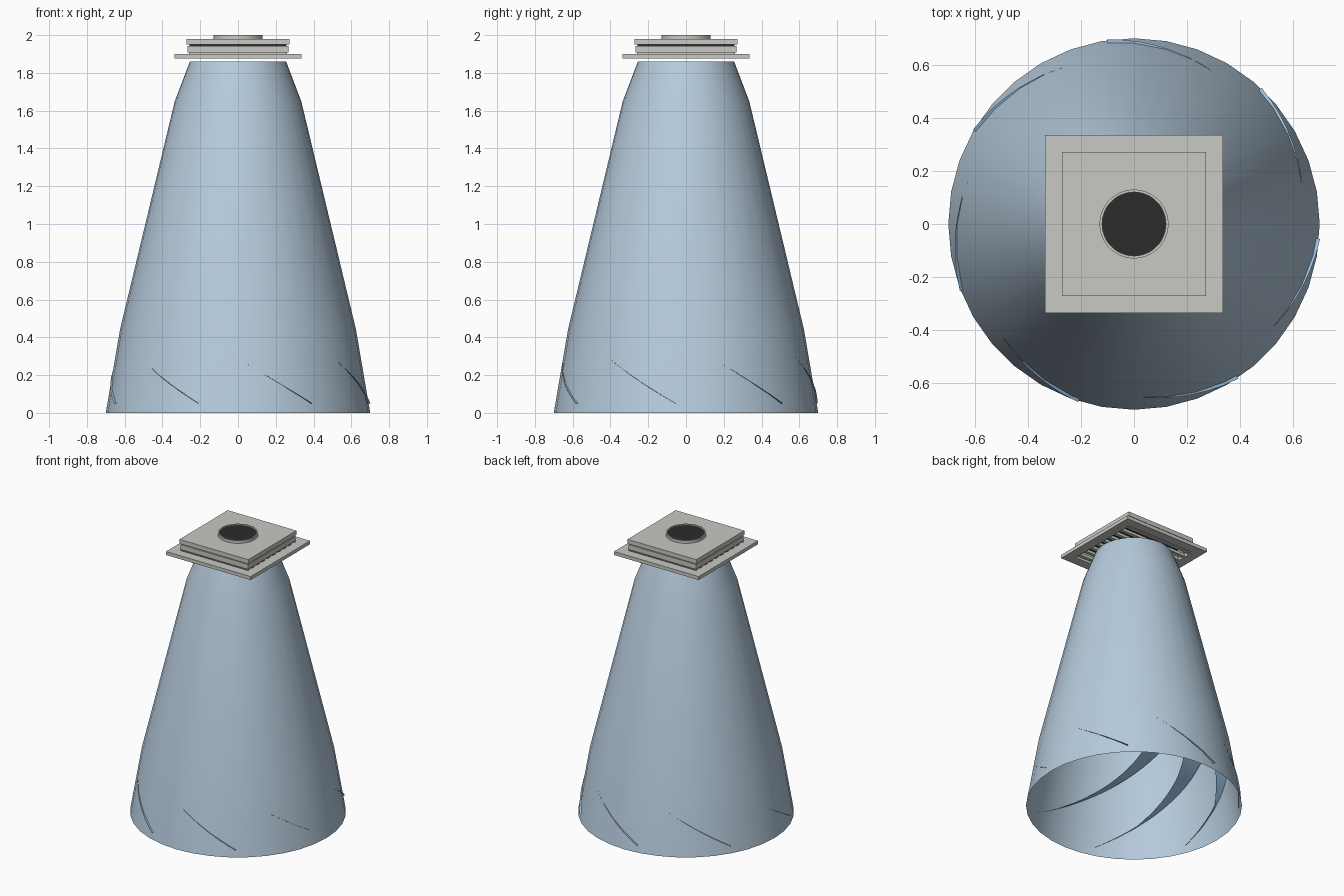
import bpy, bmesh, math

cube = bpy.data.objects.get("Cube")
if cube:
    bpy.data.objects.remove(cube, do_unlink=True)


def material(name, rgb):
    m = bpy.data.materials.new(name)
    m.use_nodes = True
    m.diffuse_color = (*rgb, 1)
    node = next(n for n in m.node_tree.nodes if n.type == 'BSDF_PRINCIPLED')
    node.inputs["Base Color"].default_value = (*rgb, 1)
    return m


PALE = material("pale blue", (0.47, 0.60, 0.72))
BLUE = material("vane blue", (0.33, 0.54, 0.77))
GREY = material("light grey", (0.58, 0.58, 0.55))
BLACK = material("dark grey", (0.025, 0.025, 0.025))


def finish(name, bm, mat, smooth=False):
    me = bpy.data.meshes.new(name)
    bm.normal_update()
    bm.to_mesh(me)
    bm.free()
    for p in me.polygons:
        p.use_smooth = smooth
    ob = bpy.data.objects.new(name, me)
    me.materials.append(mat)
    bpy.context.collection.objects.link(ob)
    return ob


def box(name, x, y, z, mat=GREY):
    """Box from (min, max) ranges."""
    bm = bmesh.new()
    bmesh.ops.create_cube(bm, size=1)
    for v in bm.verts:
        v.co = [r[0] if c < 0 else r[1] for c, r in zip(v.co, (x, y, z))]
    return finish(name, bm, mat)


def lathe(name, profile, sides, mat, smooth=True):
    bm = bmesh.new()
    rings = []
    for r, z in profile:
        rings.append([bm.verts.new((r * math.cos(math.tau * i / sides),
                                    r * math.sin(math.tau * i / sides), z))
                      for i in range(sides)])
    for a, b in zip(rings, rings[1:]):
        for i in range(sides):
            j = (i + 1) % sides
            bm.faces.new((a[i], a[j], b[j], b[i]))
    return finish(name, bm, mat, smooth)


# Open tapered shell
WALL = [(0.70, 0), (0.625, 0.44), (0.335, 1.65), (0.255, 1.86)]
lathe("tapered_shell", WALL, 36, PALE)


def wall_radius(z):
    for (r0, z0), (r1, z1) in zip(WALL, WALL[1:]):
        if z <= z1:
            return r0 + (r1 - r0) * (z - z0) / (z1 - z0)


# Spiral vanes: lower edge just breaks the shell, upper part widens inside
def vane(name, start):
    bm = bmesh.new()
    steps, sweep = 20, 100
    rows = []
    for i in range(steps + 1):
        t = i / steps
        a = math.radians(start - sweep * t)
        z = 0.05 + 0.7 * t
        outer = wall_radius(z) + 0.012 - 0.04 * t
        inner = outer - 0.015 - 0.2 * max(0, (t - 0.25) / 0.75) ** 0.8
        rows.append([bm.verts.new((r * math.cos(a), r * math.sin(a), z))
                     for r in (outer, inner)])
    for p, q in zip(rows, rows[1:]):
        bm.faces.new((p[0], p[1], q[1], q[0]))
    finish(name, bm, BLUE, True)


for k in range(7):
    vane(f"spiral_vane_{k + 1}", -56 + 360 * k / 7)

# Square frame above the shell
O, I = 0.335, 0.268
FZ = (1.875, 1.90)
for side, s in (("front", -1), ("back", 1)):
    box("frame_" + side, (-O, O), sorted((s * I, s * O)), FZ)
for side, s in (("right", -1), ("left", 1)):
    box("frame_" + side, sorted((s * I, s * O)), (-I, I), FZ)

# Grille slats across the frame opening
for k in range(9):
    y = -0.24 + 0.06 * k
    box(f"grille_slat_{k + 1}", (-I, I), (y - 0.012, y + 0.012), (1.88, 1.90))

# Open housing above the frame
T = 0.02
HZ = (1.907, 1.942)
for side, s in (("front", -1), ("back", 1)):
    box("housing_" + side, (-I, I), sorted((s * (I - T), s * I)), HZ)
for side, s in (("right", -1), ("left", 1)):
    box("housing_" + side, sorted((s * (I - T), s * I)), (-I + T, I - T), HZ)
box("housing_core", (-0.258, 0.258), (-0.258, 0.258), (1.938, 1.952), BLACK)
for s in (-1, 1):
    box("housing_seal_x", sorted((s * 0.25, s * 0.26)), (-0.26, 0.26), (1.898, 1.91))
    box("housing_seal_y", (-0.26, 0.26), sorted((s * 0.25, s * 0.26)), (1.898, 1.91))

# Top plate, collar and dark port
box("top_plate", (-0.272, 0.272), (-0.272, 0.272), (1.949, 1.98))
lathe("port_collar", [(0.13, 1.978), (0.13, 2.0), (0.12, 2.0), (0.12, 1.978)],
      48, GREY, False)
bm = bmesh.new()
bmesh.ops.create_circle(bm, cap_ends=True, segments=48, radius=0.121)
for v in bm.verts:
    v.co.z = 1.992
finish("dark_port", bm, BLACK)
